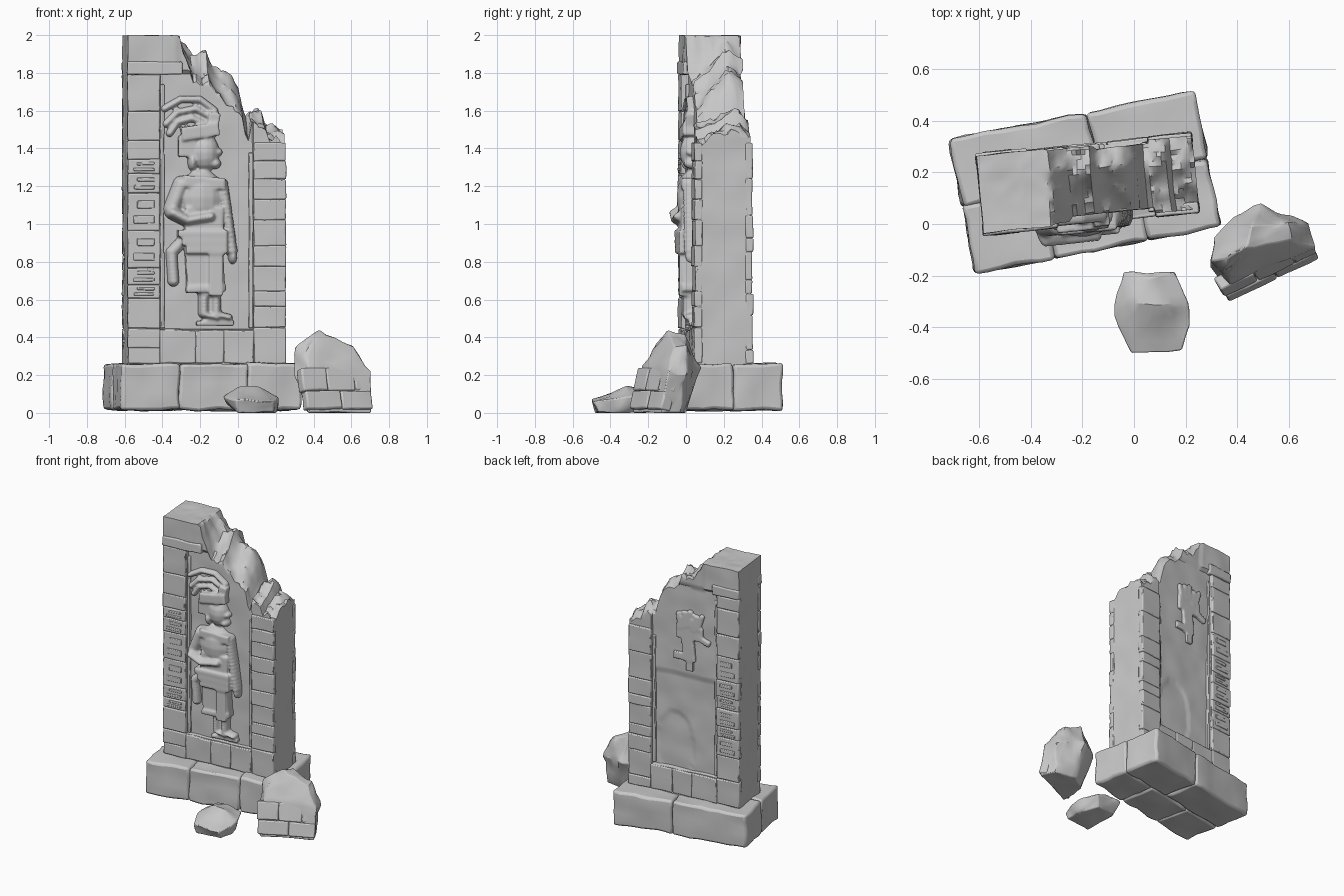
import bpy, bmesh, math, random
from mathutils import Matrix, Vector, noise

random.seed(4)
default = bpy.data.objects.get("Cube")
if default:
    bpy.data.objects.remove(default)

stone = bpy.data.materials.new("weathered grey stone")
stone.use_nodes = True
GREY = (0.58, 0.58, 0.58, 1)
stone.diffuse_color = GREY
stone.node_tree.nodes["Principled BSDF"].inputs["Base Color"].default_value = GREY


def turn(angle, axis="Z"):
    return Matrix.Rotation(math.radians(angle), 4, axis)


def finish(name, bm, matrix=Matrix(), bevel=0, sharp=35):
    bmesh.ops.recalc_face_normals(bm, faces=bm.faces)
    mesh = bpy.data.meshes.new(name)
    bm.to_mesh(mesh)
    bm.free()
    mesh.materials.append(stone)
    mesh.shade_smooth()
    mesh.set_sharp_from_angle(angle=math.radians(sharp))
    obj = bpy.data.objects.new(name, mesh)
    bpy.context.collection.objects.link(obj)
    obj.matrix_world = matrix
    if bevel:
        mod = obj.modifiers.new("worn edges", "BEVEL")
        mod.width, mod.segments = bevel, 2
        mod.limit_method, mod.angle_limit = "ANGLE", math.radians(45)
    return obj


def spread(start, end, cuts):
    return [start + (end - start) * i / cuts for i in range(cuts + 1)]


def shell(axes, place):
    """Closed box of grid faces, each grid point moved by place()."""
    bm, cache = bmesh.new(), {}

    def vert(key):
        if key not in cache:
            cache[key] = bm.verts.new(place(*(axes[n][key[n]] for n in range(3))))
        return cache[key]

    for a in range(3):
        b, c = (a + 1) % 3, (a + 2) % 3
        for end in (0, len(axes[a]) - 1):
            for i in range(len(axes[b]) - 1):
                for j in range(len(axes[c]) - 1):
                    quad = []
                    for di, dj in ((0, 0), (1, 0), (1, 1), (0, 1)):
                        key = [end] * 3
                        key[b], key[c] = i + di, j + dj
                        quad.append(vert(tuple(key)))
                    bm.faces.new(quad)
    bmesh.ops.remove_doubles(bm, verts=bm.verts, dist=0.0005)
    return bm


def block(name, low, high, matrix, rough=0.006, bevel=0.009):
    """Hewn stone block between two corners."""
    seed = Vector((random.random(), random.random(), random.random())) * 50
    axes = [spread(l, h, max(1, min(8, round((h - l) / 0.05)))) for l, h in zip(low, high)]

    def place(*p):
        p = Vector(p)
        return p + noise.noise_vector(p * 9 + seed) * rough
    finish(name, shell(axes, place), matrix, bevel)


# Plinth of fitted blocks
plinth = Matrix.Translation((-0.19, 0.16, 0)) @ turn(11)
for row, depth, joints in (("front", (-0.265, 0), (-0.485, -0.17, 0.2, 0.485)),
                           ("back", (0, 0.265), (-0.485, 0.06, 0.485))):
    for left, right in zip(joints, joints[1:]):
        block("plinth_" + row, (left, depth[0], 0.015), (right, depth[1], 0.26),
              plinth, 0.013, 0.016)

# Upright slab with recessed panels and a broken top
slab = Matrix.Translation((-0.18, 0.157, 0)) @ turn(6)
skyline = [(-0.5, 2), (-0.14, 2), (-0.12, 1.96), (-0.06, 1.91), (0.02, 1.9), (0.04, 1.84),
           (0.15, 1.78), (0.19, 1.72), (0.22, 1.59), (0.31, 1.6), (0.33, 1.53), (0.5, 1.48)]


def top_height(u, v):
    for (a, ha), (b, hb) in zip(skyline, skyline[1:]):
        if a <= u <= b:
            h = ha + (hb - ha) * (u - a) / (b - a)
            break
    if u < -0.15:
        return h - 0.008 * abs(noise.noise(Vector((u, v, 0)) * 12))
    front = max(0, min(1, (0.05 - v) / 0.17))
    back = max(0, (v - 0.08) / 0.07)
    drop = (0.17 if u < 0.24 else 0.08) * front + 0.05 * back
    if u < -0.07:
        drop *= (u + 0.15) / 0.08
    rough = noise.noise(Vector((u * 15, v * 13, 3))) + 0.6 * noise.noise(Vector((u, v, 1)) * 34)
    return min(h + 0.02, h - drop + 0.04 * rough)


def slab_point(u, v, w):
    z = min(w, top_height(u, v))
    front = back = 0.15 if z > 1.8 and u < -0.14 else 0.142
    if abs(u) < 0.248 and 0.442 < z < 1.8:
        front = 0.12
        back = 0.128 if z > 1.13 else 0.118
        if z < 1.13 and (u - 0.08) ** 2 / 0.02 + (z - 0.6) ** 2 / 0.06 < 1:
            back = 0.111
    p = Vector((u, max(-front, min(back, v)), z))
    return p + noise.noise_vector(p * 7) * 0.006


columns = sorted(spread(-0.418, 0.418, 48) + [-0.25, -0.246, 0.246, 0.25])
levels = sorted(spread(0.25, 2, 84) + [0.44, 0.445])
finish("upright_slab", shell((columns, spread(-0.15, 0.15, 16), levels), slab_point), slab)

# Frame of facing blocks on the front and the back
for side in ("front", "back"):
    face = slab if side == "front" else slab @ Matrix.Scale(-1, 4, (0, 1, 0))
    for edge, left, right, top in (("left", 0.25, 0.421, 1.43), ("right", -0.421, -0.25, 1.79)):
        z = 0.262
        while z < top - 0.03:
            up = min(top, z + random.uniform(0.07, 0.2))
            if top - up < 0.06:
                up = top
            out = 0.155 + random.uniform(-0.004, 0.003)
            block(f"{side}_{edge}_frame", (left, -out, z), (right, -0.115, up), face, 0.005, 0.007)
            # worn carved bars on the frame
            if edge == "right" and 0.45 < z < 1.3:
                for n in range(2):
                    bar = z + (up - z) * (0.2 + 0.4 * n)
                    block("carved_bar", (left + 0.03 + 0.02 * n, -out - 0.005, bar),
                          (right - 0.03, -0.14, bar + (up - z) * 0.2), face, 0.003, 0.004)
            z = up
    for left, right in ((-0.25, -0.06), (-0.06, 0.09), (0.09, 0.25)):
        block(side + "_sill", (left, -0.153, 0.262), (right, -0.115, 0.437), face, 0.006, 0.007)
    lintel = -0.13 if side == "front" else -0.22
    block(side + "_lintel", (-0.424, -0.16, 1.79), (lintel, -0.11, 1.86), face, 0.006, 0.008)
    for x, top in ((-0.236, 1.74), (0.236, 1.38)):
        block(side + "_panel_moulding", (x - 0.011, -0.135, 0.45), (x + 0.011, -0.11, top),
              face, 0.004, 0.005)


# Relief carving helpers: depth is measured out of the panel
def template(make, **options):
    bm = bmesh.new()
    make(bm, **options)
    bm.verts.index_update()
    form = [v.co.copy() for v in bm.verts], [[v.index for v in f.verts] for f in bm.faces]
    bm.free()
    return form


ROUND = template(bmesh.ops.create_uvsphere, u_segments=14, v_segments=8, radius=1)
BOX = template(bmesh.ops.create_cube, size=2)


def stamp(bm, form, x, z, w, h, d, tilt=0):
    m = Matrix.Translation((x, 0, z)) @ turn(tilt, "Y") @ Matrix.Diagonal((w, d, h, 1))
    verts = [bm.verts.new(m @ co) for co in form[0]]
    for face in form[1]:
        bm.faces.new([verts[i] for i in face])


def ball(bm, *shape):
    stamp(bm, ROUND, *shape)


def plate(bm, *shape):
    stamp(bm, BOX, *shape)


def limb(bm, points, radius, d):
    for (ax, az), (bx, bz) in zip(points, points[1:]):
        for t in spread(0, 1, 7):
            ball(bm, ax + (bx - ax) * t, az + (bz - az) * t, radius, radius, d)


def carve(name, bm, matrix):
    obj = finish(name, bm, matrix)
    mod = obj.modifiers.new("merge", "REMESH")
    mod.mode, mod.voxel_size, mod.use_smooth_shade = "VOXEL", 0.008, True
    soft = obj.modifiers.new("wear", "SMOOTH")
    soft.factor, soft.iterations = 0.5, 2


# Standing figure
fig = bmesh.new()
for arc in ([(-0.12, 1.6), (-0.2, 1.66), (-0.3, 1.66), (-0.39, 1.61)],
            [(-0.13, 1.56), (-0.22, 1.61), (-0.32, 1.59), (-0.38, 1.53)],
            [(-0.15, 1.52), (-0.24, 1.56), (-0.32, 1.54), (-0.36, 1.48)]):
    limb(fig, arc, 0.02, 0.035)                       # plumes
plate(fig, -0.2, 1.49, 0.1, 0.035, 0.06, -8)          # headdress
plate(fig, -0.13, 1.54, 0.03, 0.05, 0.05, 10)
plate(fig, -0.27, 1.41, 0.045, 0.055, 0.045)
ball(fig, -0.17, 1.38, 0.075, 0.1, 0.07)              # head
ball(fig, -0.1, 1.38, 0.022, 0.022, 0.045)            # nose
ball(fig, -0.12, 1.32, 0.035, 0.03, 0.055)            # jaw
ball(fig, -0.24, 1.33, 0.025, 0.05, 0.06)             # ear ornament
ball(fig, -0.19, 1.14, 0.125, 0.15, 0.085)            # torso
plate(fig, -0.18, 1.22, 0.11, 0.03, 0.07, 4)          # collar
plate(fig, -0.18, 1.0, 0.1, 0.09, 0.07)
limb(fig, [(-0.3, 1.21), (-0.35, 1.08)], 0.045, 0.07)  # arms
limb(fig, [(-0.35, 1.06), (-0.27, 1.02), (-0.15, 1.04)], 0.036, 0.11)
limb(fig, [(-0.08, 1.21), (-0.055, 1.04), (-0.03, 0.86)], 0.032, 0.065)
ball(fig, -0.025, 0.83, 0.025, 0.045, 0.06)           # hand
for n in range(3):
    plate(fig, -0.19 + 0.01 * n, 0.95 - 0.045 * n, 0.13 - 0.01 * n, 0.018, 0.085)  # belt
plate(fig, -0.175, 0.76, 0.1, 0.12, 0.06, -3)         # kilt
plate(fig, -0.17, 0.655, 0.105, 0.016, 0.07, -3)
plate(fig, -0.12, 0.77, 0.035, 0.15, 0.08)            # apron
limb(fig, [(-0.28, 0.92), (-0.35, 0.85), (-0.34, 0.7)], 0.032, 0.045)  # hanging sash
for x in (-0.18, -0.115):
    limb(fig, [(x, 0.66), (x, 0.53)], 0.03, 0.06)     # legs
    limb(fig, [(x, 0.52), (x + 0.07, 0.505)], 0.02, 0.06)
plate(fig, -0.12, 0.475, 0.1, 0.012, 0.035)           # ground ledge
carve("carved_figure", fig, slab @ Matrix.Translation((0.164, -0.12, 0)))

# Worn emblem on the back
emblem = bmesh.new()
for n in range(5):
    plate(emblem, -0.04 + 0.04 * n, 1.54 + 0.012 * (n % 3), 0.016, 0.06, 0.02, 6 * n - 8)
plate(emblem, 0.04, 1.46, 0.1, 0.05, 0.018)
plate(emblem, 0.15, 1.42, 0.045, 0.02, 0.02, 20)
plate(emblem, 0.03, 1.34, 0.045, 0.09, 0.018, -6)
plate(emblem, -0.01, 1.28, 0.07, 0.025, 0.018)
plate(emblem, 0.04, 1.22, 0.025, 0.04, 0.016)
carve("back_emblem", emblem, slab @ turn(180) @ Matrix.Translation((0, -0.13, 0)))


# Fallen pieces
def rock(name, points, rough):
    bm = bmesh.new()
    for p in points:
        bm.verts.new(p)
    bmesh.ops.convex_hull(bm, input=bm.verts)
    bmesh.ops.delete(bm, geom=[v for v in bm.verts if not v.link_faces])
    bmesh.ops.subdivide_edges(bm, edges=bm.edges, cuts=3, use_grid_fill=True)
    for v in bm.verts:
        v.co += noise.noise_vector(v.co * 11) * rough
        v.co.z = max(v.co.z, 0)
    finish(name, bm, bevel=0.006, sharp=28)


rock("fallen_boulder", [
    (0.37, -0.28, 0), (0.7, -0.13, 0), (0.66, -0.04, 0), (0.5, 0, 0), (0.38, -0.1, 0),
    (0.3, -0.17, 0.2), (0.31, -0.05, 0.25), (0.39, 0.03, 0.22), (0.5, 0.07, 0.25),
    (0.6, 0.04, 0.22), (0.67, 0, 0.2), (0.7, -0.09, 0.22), (0.37, -0.23, 0.25),
    (0.31, -0.14, 0.34), (0.36, -0.14, 0.39), (0.43, -0.09, 0.44), (0.46, 0, 0.41),
    (0.59, 0, 0.36), (0.6, -0.07, 0.35)], 0.018)
rock("fallen_fragment", [
    (0, -0.48, 0), (0.18, -0.47, 0), (0.2, -0.36, 0), (0.13, -0.22, 0.01), (-0.03, -0.24, 0.02),
    (-0.01, -0.5, 0.07), (0.18, -0.49, 0.06), (0.22, -0.39, 0.07), (0.21, -0.3, 0.09),
    (-0.08, -0.35, 0.08), (-0.05, -0.19, 0.1), (0.16, -0.18, 0.09), (0, -0.31, 0.14),
    (0.1, -0.31, 0.135), (0.06, -0.21, 0.13)], 0.014)
facing = Matrix.Translation((0.535, -0.215, 0)) @ turn(26) @ turn(-15, "X")
for low, high, joints in ((0.02, 0.12, (-0.19, 0.02, 0.2)), (0.12, 0.245, (-0.2, -0.05, 0.11, 0.2))):
    for left, right in zip(joints, joints[1:]):
        block("boulder_facing", (left, -0.015, low), (right, 0.045, high), facing, 0.008, 0.009)
